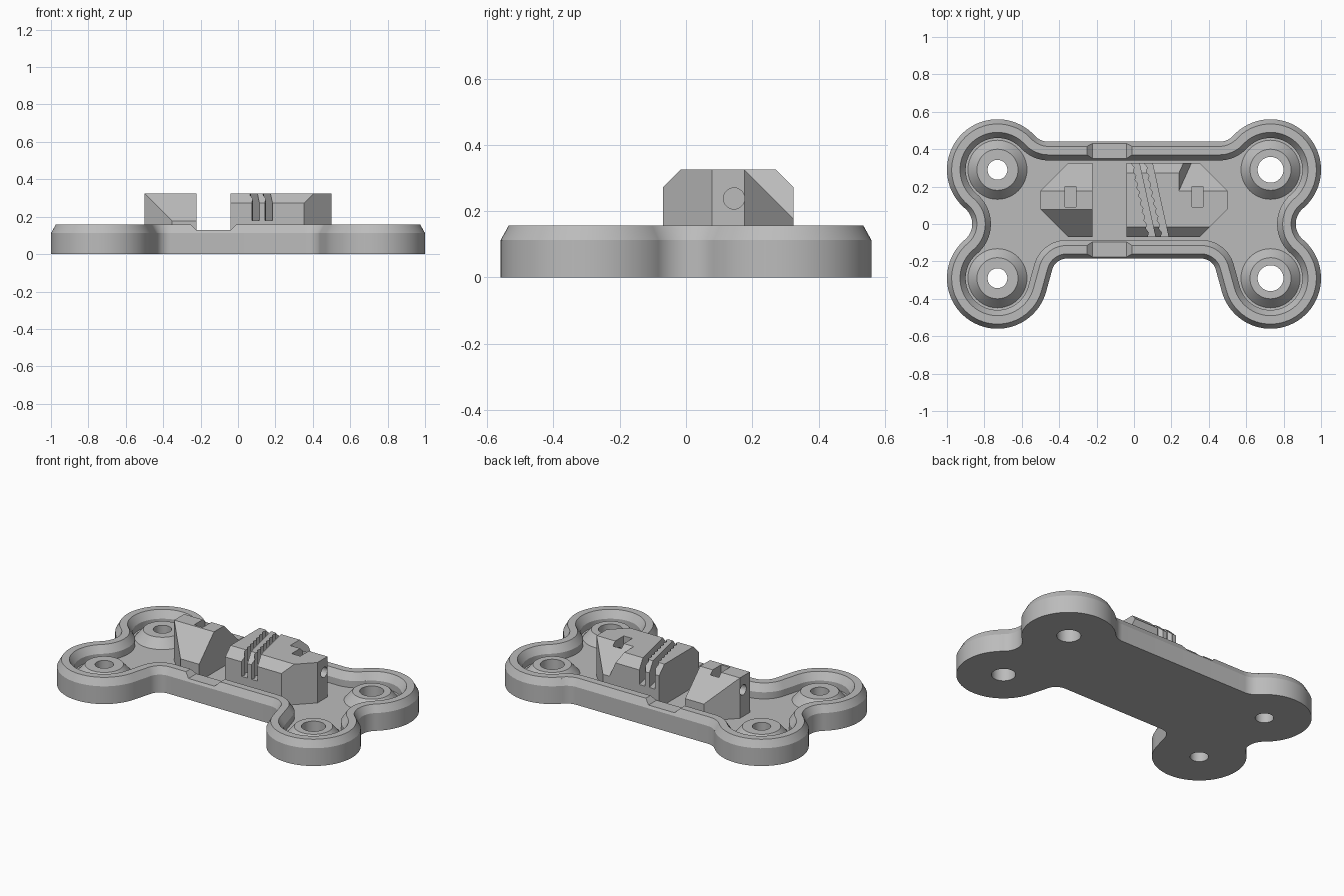
import bpy, bmesh, math
from mathutils import Vector

if "Cube" in bpy.data.objects:
    bpy.data.objects.remove(bpy.data.objects["Cube"])

grey = bpy.data.materials.new("plain_grey")
grey.use_nodes = True
grey.diffuse_color = (0.5, 0.5, 0.5, 1)
grey.node_tree.nodes["Principled BSDF"].inputs["Base Color"].default_value = (0.5, 0.5, 0.5, 1)

FLOOR, RIM, TOP = 0.07, 0.157, 0.325


def finish(bm, name, smooth=False):
    bmesh.ops.recalc_face_normals(bm, faces=bm.faces)
    mesh = bpy.data.meshes.new(name)
    bm.to_mesh(mesh)
    bm.free()
    mesh.materials.append(grey)
    ob = bpy.data.objects.new(name, mesh)
    bpy.context.collection.objects.link(ob)
    if smooth:
        shade(ob)
    return ob


def shade(ob):
    bpy.ops.object.select_all(action='DESELECT')
    ob.select_set(True)
    bpy.context.view_layer.objects.active = ob
    bpy.ops.object.shade_smooth_by_angle(angle=math.radians(25))


def subtract(ob, cutter):
    cutter.hide_render = True
    mod = ob.modifiers.new("cut", 'BOOLEAN')
    mod.operation, mod.solver, mod.object = 'DIFFERENCE', 'EXACT', cutter
    bpy.context.view_layer.objects.active = ob
    bpy.ops.object.modifier_apply(modifier=mod.name)
    bpy.data.objects.remove(cutter)


def loft(rings, name, closed=False, smooth=False):
    bm = bmesh.new()
    loops = [[bm.verts.new(p) for p in ring] for ring in rings]
    pairs = list(zip(loops, loops[1:])) + ([(loops[-1], loops[0])] if closed else [])
    for a, b in pairs:
        for i in range(len(a)):
            j = (i + 1) % len(a)
            bm.faces.new((a[i], a[j], b[j], b[i]))
    if not closed:
        bm.faces.new(loops[0])
        bm.faces.new(loops[-1])
    return finish(bm, name, smooth)


def box(x0, x1, y0, y1, z0, z1, name, planes=()):
    """Box trimmed by planes given as (point, outward normal)."""
    bm = bmesh.new()
    bmesh.ops.create_cube(bm, size=1)
    for v in bm.verts:
        v.co = ((x0 + x1) / 2 + v.co.x * (x1 - x0),
                (y0 + y1) / 2 + v.co.y * (y1 - y0),
                (z0 + z1) / 2 + v.co.z * (z1 - z0))
    for point, normal in planes:
        bmesh.ops.bisect_plane(bm, geom=bm.verts[:] + bm.edges[:] + bm.faces[:],
                               plane_co=point, plane_no=Vector(normal), clear_outer=True)
        bmesh.ops.holes_fill(bm, edges=[e for e in bm.edges if e.is_boundary])
    return finish(bm, name)


def cylinder(a, b, r, name):
    a, b = Vector(a), Vector(b)
    turn = (b - a).to_track_quat('Z', 'Y')
    circle = [(r * math.cos(t * math.tau / 48), r * math.sin(t * math.tau / 48), 0) for t in range(48)]
    return loft([[c + turn @ Vector(p) for p in circle] for c in (a, b)], name)


# Base plate: outline of tangent arcs (x, y, radius, start, end, inset sign)
ARCS = [(0.36, -0.265, 0.08, 90, 15.5, 1), (0.73, -0.29, 0.27, 195.5, 409.9, -1),
        (0.974, 0, 0.109, 229.9, 130.1, 1), (0.73, 0.29, 0.27, -49.9, 137.5, -1),
        (0.457, 0.54, 0.10, -42.5, -90, 1)]


def outline(inset, z):
    half = []
    for x, y, r, a0, a1, sign in ARCS:
        n = max(8, int(abs(a1 - a0) / 5))
        for i in range(n + 1):
            a = math.radians(a0 + (a1 - a0) * i / n)
            rr = r + sign * inset
            half.append((x + rr * math.cos(a), y + rr * math.sin(a), z))
    return half + [(-x, y, z) for x, y, z in reversed(half)]


base = loft([outline(d, z) for d, z in ((0, 0), (0, 0.112), (0.025, RIM), (0.07, RIM),
                                        (0.1, 0.112), (0.1, FLOOR))], "base_plate")

# Screw holes with raised conical bosses
for x, r in ((-0.73, 0.053), (0.73, 0.069)):
    for y in (-0.29, 0.29):
        subtract(base, cylinder((x, y, -0.1), (x, y, 0.3), r, "hole_cutter"))
        profile = ((0.158, FLOOR), (0.11, 0.125), (r, 0.125), (r, FLOOR))
        loft([[(x + q * math.cos(t * math.tau / 48), y + q * math.sin(t * math.tau / 48), z)
               for t in range(48)] for q, z in profile], "screw_boss", closed=True, smooth=True)

# Shallow passage across both rims
passage = [(-0.222, 0.128), (-0.04, 0.128), (0.02, 0.188), (-0.282, 0.188)]
subtract(base, loft([[(x, y, z) for x, z in passage] for y in (-0.4, 0.6)], "passage_cutter"))
shade(base)

# Clamp blocks
Y0, Y1, MID = -0.07, 0.325, 0.1275
C = 0.148


def corner_planes(side):
    return [((side * 0.5, Y0 + C, 0), (side, -1, 0)), ((side * 0.5, Y1 - C, 0), (side, 1, 0))]


def edge_planes(size):
    return [((0, Y0 + size, TOP), (0, -1, 1)), ((0, Y1 - size, TOP), (0, 1, 1))]


left = box(-0.5, -0.222, Y0, Y1, FLOOR - 0.01, TOP, "left_block",
           corner_planes(-1) + edge_planes(C))
right = box(-0.04, 0.5, Y0, Y1, FLOOR - 0.01, TOP, "right_block",
            corner_planes(1) + edge_planes(0.053))

# Steeper back slope at the outer end of the right block
subtract(right, box(0.2, 0.7, 0, 0.6, 0.1, 0.5, "slope_cutter",
                    [((0, Y1 - C, TOP), (0, -1, -1)), ((0.24, 0, TOP), (-1, 0, -0.45))]))

# Cable bore and top pocket in each block
for block, side in ((left, -1), (right, 1)):
    subtract(block, cylinder((side * 0.34, 0.145, 0.238), (side * 0.6, 0.145, 0.238), 0.032, "bore_cutter"))
    subtract(block, box(side * 0.34 - 0.03, side * 0.34 + 0.03, 0.092, 0.2, 0.2, 0.5, "pocket_cutter"))

# Two slanted toothed slots
for x in (0.1, 0.17):
    teeth = 20
    edge = []
    for i in range(teeth + 1):
        y = Y0 - 0.02 + (Y1 - Y0 + 0.04) * i / teeth
        edge.append((x - 0.22 * (y - Y0) - 0.015 - 0.012 * (i % 2), y))
    y0, y1 = edge[0][1], edge[-1][1]
    shape = edge + [(x - 0.22 * (y1 - Y0) + 0.015, y1), (x - 0.22 * (y0 - Y0) + 0.015, y0)]
    subtract(right, loft([[(a, b, z) for a, b in shape] for z in (0.18, 0.5)], "slot_cutter"))
